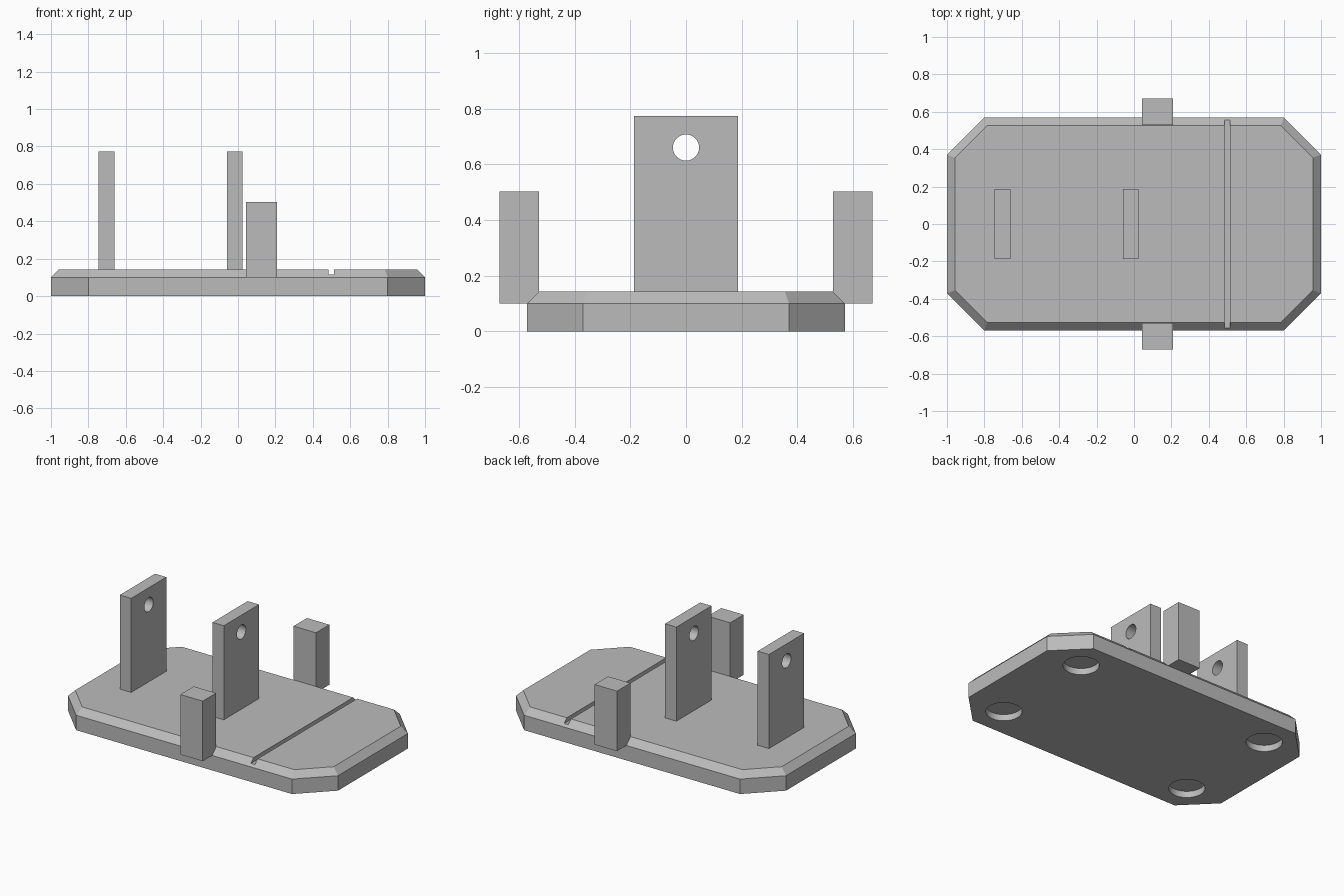
import bpy
import bmesh
from math import pi

default = bpy.data.objects.get("Cube")
if default:
    bpy.data.objects.remove(default, do_unlink=True)

# Single plain grey
grey = bpy.data.materials.new("matte grey")
grey.use_nodes = True
colour = (0.5, 0.5, 0.5, 1)
grey.diffuse_color = colour
grey.node_tree.nodes["Principled BSDF"].inputs["Base Color"].default_value = colour

BASE_TOP = 0.143
SHOULDER = 0.1
CHAMFER = 0.043


def add_object(name, bm):
    bmesh.ops.recalc_face_normals(bm, faces=bm.faces[:])
    mesh = bpy.data.meshes.new(name)
    bm.to_mesh(mesh)
    bm.free()
    mesh.materials.append(grey)
    obj = bpy.data.objects.new(name, mesh)
    bpy.context.collection.objects.link(obj)
    return obj


def box(name, low, high):
    bm = bmesh.new()
    bmesh.ops.create_cube(bm, size=1)
    for v in bm.verts:
        v.co = [(a + b) / 2 + c * (b - a) for a, b, c in zip(low, high, v.co)]
    return add_object(name, bm)


def cylinder(name, centre, radius, depth, turn=0):
    bpy.ops.mesh.primitive_cylinder_add(vertices=48, radius=radius, depth=depth,
                                        location=centre, rotation=(0, turn, 0))
    obj = bpy.context.object
    obj.name = name
    obj.data.materials.append(grey)
    return obj


def select(obj):
    bpy.ops.object.select_all(action='DESELECT')
    obj.select_set(True)
    bpy.context.view_layer.objects.active = obj


def cut(obj, cutter):
    cutter.hide_render = True
    mod = obj.modifiers.new("cut", 'BOOLEAN')
    mod.operation = 'DIFFERENCE'
    mod.solver = 'EXACT'
    mod.object = cutter
    select(obj)
    bpy.ops.object.modifier_apply(modifier=mod.name)
    bpy.data.objects.remove(cutter, do_unlink=True)


def smooth(obj):
    select(obj)
    bpy.ops.object.shade_smooth_by_angle()


def octagon(bm, x, y, cx, cy, z):
    """Ring of a rectangle with clipped corners."""
    quarter = [(x, cy), (cx, y)]
    half = quarter + [(-a, b) for a, b in reversed(quarter)]
    ring = half + [(-a, -b) for a, b in half]
    return [bm.verts.new((a, b, z)) for a, b in ring]


# Base plate with clipped corners and chamfered top edge
bm = bmesh.new()
rings = [octagon(bm, 1, 0.57, 0.8, 0.37, 0),
         octagon(bm, 1, 0.57, 0.8, 0.37, SHOULDER),
         octagon(bm, 1 - CHAMFER, 0.57 - CHAMFER, 0.785, 0.355, BASE_TOP)]
bm.faces.new(rings[0])
bm.faces.new(rings[-1])
for low, high in zip(rings, rings[1:]):
    for i in range(len(low)):
        j = (i + 1) % len(low)
        bm.faces.new((low[i], low[j], high[j], high[i]))
base = add_object("base_plate", bm)

# Cross groove and four round foot recesses
cut(base, box("groove_cutter", (0.484, -0.7, 0.115), (0.514, 0.7, 0.3)))
for sx in (-1, 1):
    for sy in (-1, 1):
        cut(base, cylinder("recess_cutter", (sx * 0.725, sy * 0.365, 0), 0.11, 2 * CHAMFER))
smooth(base)

# Tall uprights, each with a pivot hole
for name, x in (("outer_upright", -0.703), ("middle_upright", -0.017)):
    upright = box(name, (x - 0.042, -0.186, BASE_TOP), (x + 0.042, 0.186, 0.773))
    cut(upright, cylinder("hole_cutter", (x, 0, 0.66), 0.047, 0.4, pi / 2))
    smooth(upright)

# Short side posts overhanging the long edges
for name, side in (("front_post", -1), ("back_post", 1)):
    ys = sorted((side * 0.528, side * 0.67))
    box(name, (0.042, ys[0], SHOULDER), (0.208, ys[1], 0.502))
